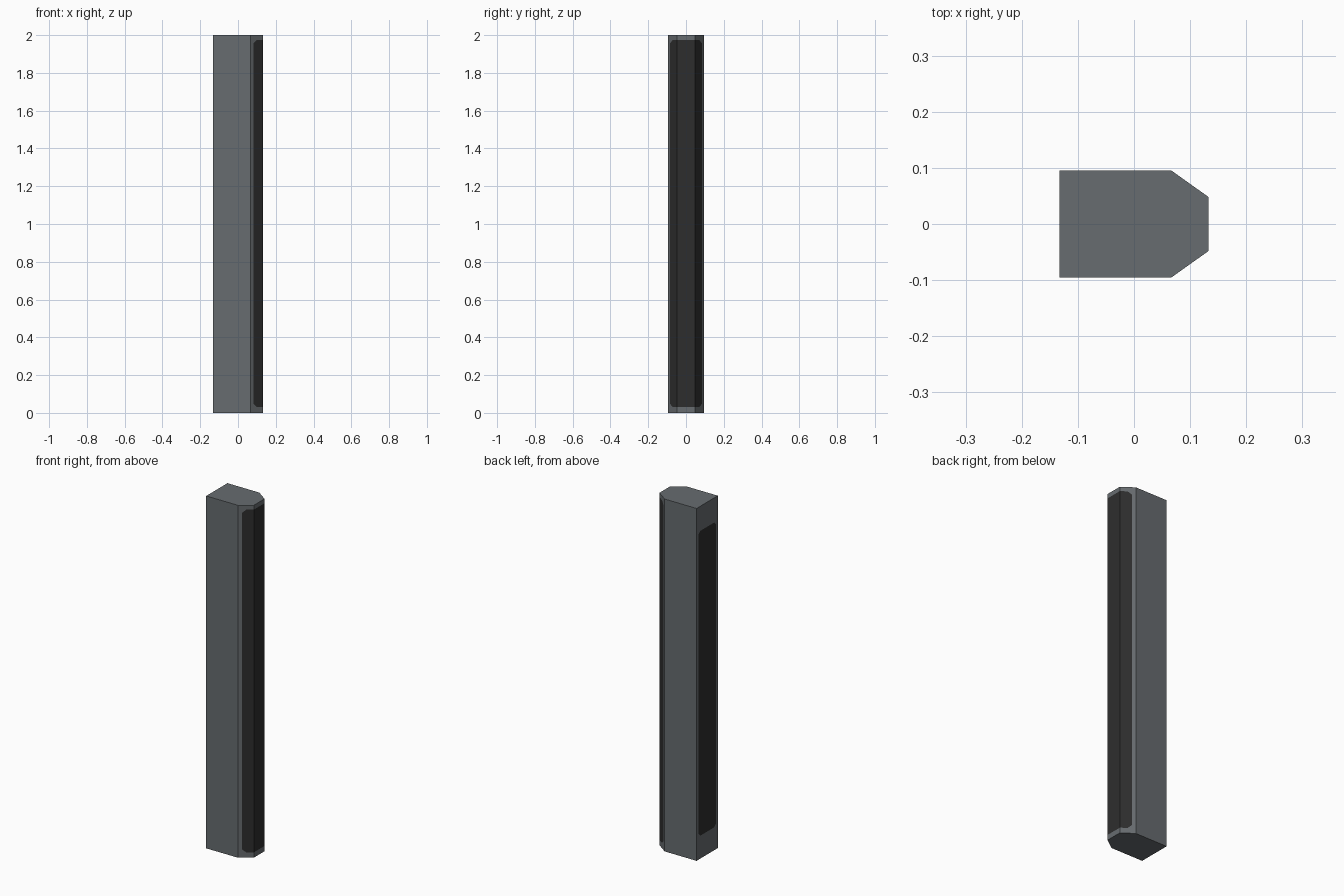
import bpy, bmesh
from mathutils import Vector

if "Cube" in bpy.data.objects:
    bpy.data.objects.remove(bpy.data.objects["Cube"])

def material(name, rgb):
    m = bpy.data.materials.new(name)
    m.diffuse_color = (*rgb, 1)
    m.use_nodes = True
    m.node_tree.nodes["Principled BSDF"].inputs["Base Color"].default_value = m.diffuse_color
    return m

# Post: rectangular prism with two chamfered edges on the right side
W, D, H = 0.133, 0.095, 2.0
CX, CY = 0.067, 0.048
half = [(W, CY), (CX, D), (-W, D)]
profile = half + [(x, -y) for x, y in reversed(half)]

bm = bmesh.new()
base = bm.faces.new([bm.verts.new((x, y, 0)) for x, y in profile])
top = bmesh.ops.extrude_face_region(bm, geom=[base])
bmesh.ops.translate(bm, vec=(0, 0, H),
                    verts=[v for v in top['geom'] if isinstance(v, bmesh.types.BMVert)])
bmesh.ops.recalc_face_normals(bm, faces=bm.faces)

def cut(rule, co, no):
    """Slice only the faces that satisfy the rule."""
    faces = [f for f in bm.faces if rule(f.normal)]
    geom = set(faces)
    for f in faces:
        geom.update(f.edges, f.verts)
    bmesh.ops.bisect_plane(bm, geom=list(geom), plane_co=co, plane_no=no)

right = lambda n: n.x > 0.3
chamfer = lambda n: 0.3 < n.x < 0.9
left = lambda n: n.x < -0.9
PX, Z0, Z1 = 0.083, 0.03, 1.975      # dark panel wrapping the right side
LY, L0, L1 = 0.08, 0.13, 1.86        # dark panel on the left side
R = 0.018                            # corner clipping

planes = []                          # (side, point, outward normal)
for z, s in ((Z0, -1), (Z1, 1)):
    planes.append((right, Vector((0, 0, z)), Vector((0, 0, s))))
    planes.append((chamfer, Vector((PX, 0, z - s * R)), Vector((-1, 0, s))))
planes.append((chamfer, Vector((PX, 0, 0)), Vector((-1, 0, 0))))
for z, s in ((L0, -1), (L1, 1)):
    planes.append((left, Vector((0, 0, z)), Vector((0, 0, s))))
for s in (-1, 1):
    planes.append((left, Vector((0, s * LY, 0)), Vector((0, s, 0))))
    for z, t in ((L0, -1), (L1, 1)):
        planes.append((left, Vector((0, s * LY, z - t * R)), Vector((0, s, t))))
for p in planes:
    cut(*p)

# Dark where a face lies inside every plane of its side
for f in bm.faces:
    c = f.calc_center_median()
    mine = [p for p in planes if p[0](f.normal)]
    f.material_index = int(bool(mine) and all((c - co).dot(no) < 0 for _, co, no in mine))

mesh = bpy.data.meshes.new("chamfered_post")
bm.to_mesh(mesh)
bm.free()
mesh.materials.append(material("slate grey", (0.135, 0.15, 0.16)))
mesh.materials.append(material("near black", (0.027, 0.027, 0.027)))
post = bpy.data.objects.new("chamfered_post", mesh)
bpy.context.collection.objects.link(post)
